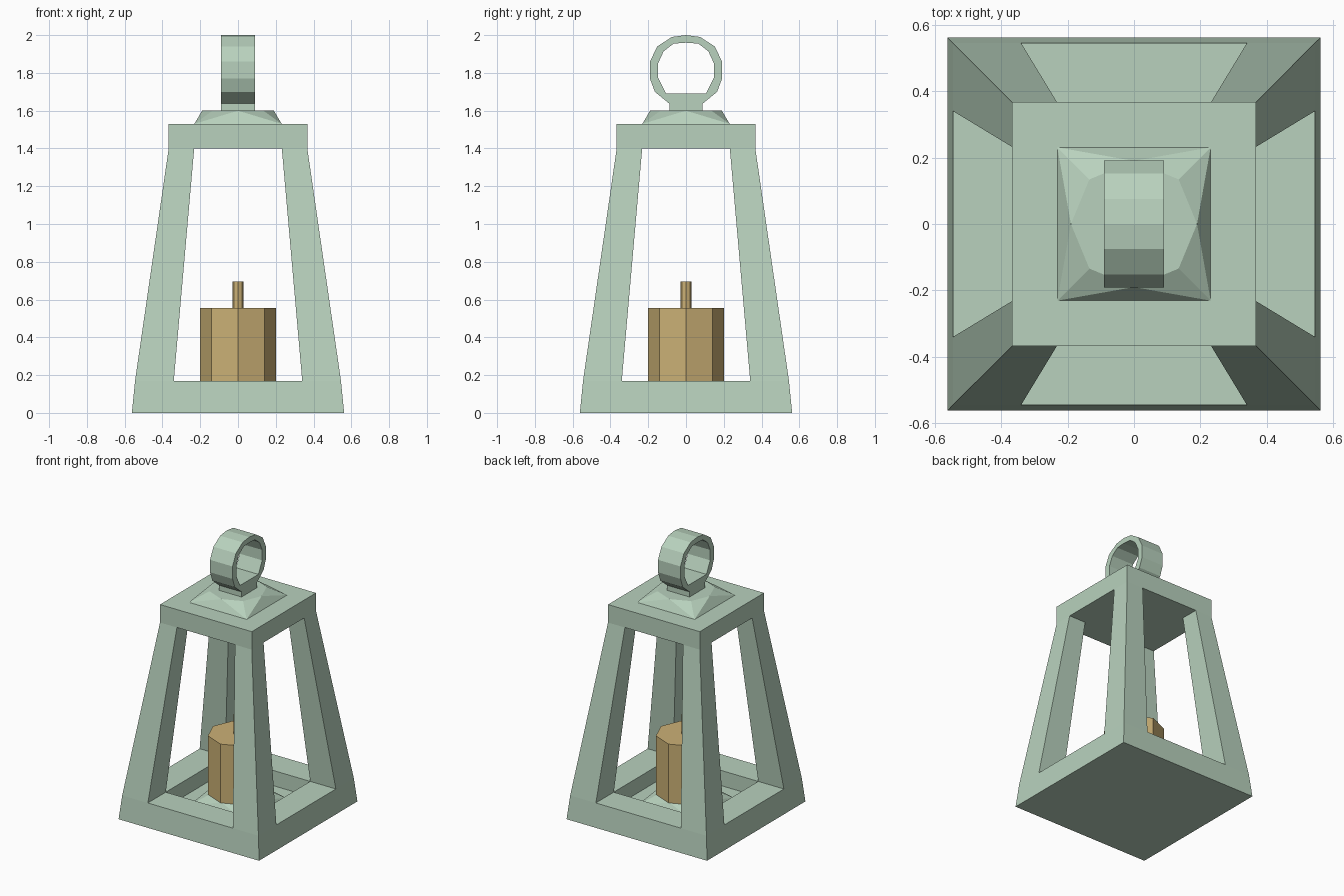
import bpy, bmesh, math

if "Cube" in bpy.data.objects:
    bpy.data.objects.remove(bpy.data.objects["Cube"])


def material(name, rgb):
    m = bpy.data.materials.new(name)
    m.diffuse_color = (*rgb, 1)
    m.use_nodes = True
    m.node_tree.nodes["Principled BSDF"].inputs["Base Color"].default_value = m.diffuse_color
    return m


GREEN = material("pale green metal", (0.48, 0.64, 0.51))
GOLD = material("candle gold", (0.60, 0.44, 0.18))


def finish(name, bm, mat):
    bmesh.ops.remove_doubles(bm, verts=bm.verts[:], dist=1e-5)
    bmesh.ops.recalc_face_normals(bm, faces=bm.faces[:])
    me = bpy.data.meshes.new(name)
    bm.to_mesh(me)
    bm.free()
    me.materials.append(mat)
    ob = bpy.data.objects.new(name, me)
    bpy.context.collection.objects.link(ob)
    return ob


def ngon(radius, z, n=8):
    return [(radius * math.cos(2 * math.pi * i / n),
             radius * math.sin(2 * math.pi * i / n), z) for i in range(n)]


def square(h, z):
    return [(h, h, z), (-h, h, z), (-h, -h, z), (h, -h, z)]


# frame: base with a sunken tray, four tapered legs, thick top
def build_frame():
    bm = bmesh.new()

    def grid(outer, inner, z):
        c = (-outer, -inner, inner, outer)
        return [[bm.verts.new((x, y, z)) for y in c] for x in c]

    low = grid(0.545, 0.34, 0.17)
    high = grid(0.367, 0.232, 1.40)

    def cell(g, i, j):
        return [g[i][j], g[i + 1][j], g[i + 1][j + 1], g[i][j + 1]]

    def bridge(a, b):
        for i in range(len(a)):
            k = (i + 1) % len(a)
            bm.faces.new((a[i], a[k], b[k], b[i]))

    for i in range(3):
        for j in range(3):
            lo, hi = cell(low, i, j), cell(high, i, j)
            if i != 1 and j != 1:          # legs
                bridge(lo, hi)
                continue
            bm.faces.new(hi)               # ceiling
            if i == 1 and j == 1:          # sunken tray
                tray = [bm.verts.new((v.co.x, v.co.y, 0.06)) for v in lo]
                bridge(lo, tray)
                bm.faces.new(tray)
            else:                          # base rim
                bm.faces.new(lo)

    # outer skirts of base and top
    for g, half, z in ((low, 0.562, 0.0), (high, 0.367, 1.53)):
        sides = [[g[i][0] for i in range(4)], [g[3][i] for i in range(4)],
                 [g[i][3] for i in (3, 2, 1, 0)], [g[0][i] for i in (3, 2, 1, 0)]]
        cap = [bm.verts.new(p) for p in
               ((-half, -half, z), (half, -half, z), (half, half, z), (-half, half, z))]
        for k, side in enumerate(sides):
            bm.faces.new(side + [cap[(k + 1) % 4], cap[k]])
        bm.faces.new(cap)
    return finish("lantern_frame", bm, GREEN)


# square-to-octagon plinth, used as roof cap and candle seat
def plinth(name, z):
    bm = bmesh.new()
    sq = [bm.verts.new(p) for p in square(0.231, z)]
    oc = [bm.verts.new(p) for p in ngon(0.19, z + 0.07)]
    for k in range(4):
        a, b = sq[k], sq[(k + 1) % 4]
        p, q, r = (oc[(2 * k + d) % 8] for d in (1, 2, 3))
        for f in ((a, b, q), (a, q, p), (b, r, q)):
            bm.faces.new(f)
    bm.faces.new(oc)
    bm.faces.new(sq)
    return finish(name, bm, GREEN)


# octagonal prism
def prism(name, radius, z0, z1, mat):
    bm = bmesh.new()
    f = bm.faces.new([bm.verts.new(p) for p in ngon(radius, z0)])
    ext = bmesh.ops.extrude_face_region(bm, geom=[f], use_keep_orig=True)["geom"]
    for v in ext:
        if isinstance(v, bmesh.types.BMVert):
            v.co.z = z1
    return finish(name, bm, mat)


# hanging ring with neck: matched outer and inner half profiles (y, z), mirrored
def build_ring():
    outer = [(0, 2.0), (0.075, 1.99), (0.152, 1.94), (0.191, 1.86), (0.191, 1.77),
             (0.165, 1.70), (0.088, 1.637), (0.088, 1.60), (0, 1.60)]
    inner = [(0, 1.96), (0.065, 1.955), (0.118, 1.915), (0.148, 1.85), (0.148, 1.775),
             (0.105, 1.69), (0.088, 1.69), (0.07, 1.69), (0, 1.69)]
    bm = bmesh.new()
    for s in (1, -1):
        rows = [[bm.verts.new((x, s * y, z)) for y, z in prof]
                for x, prof in ((-0.09, outer), (0.09, outer), (0.09, inner), (-0.09, inner))]
        for i in range(len(outer) - 1):
            for k in range(4):
                a, b = rows[k], rows[(k + 1) % 4]
                bm.faces.new((a[i], b[i], b[i + 1], a[i + 1]))
    return finish("hanging_ring", bm, GREEN)


build_frame()
plinth("roof_cap", 1.53)
plinth("candle_seat", 0.06)
build_ring()
prism("candle", 0.2, 0.13, 0.555, GOLD)
prism("wick", 0.03, 0.55, 0.695, GOLD)
